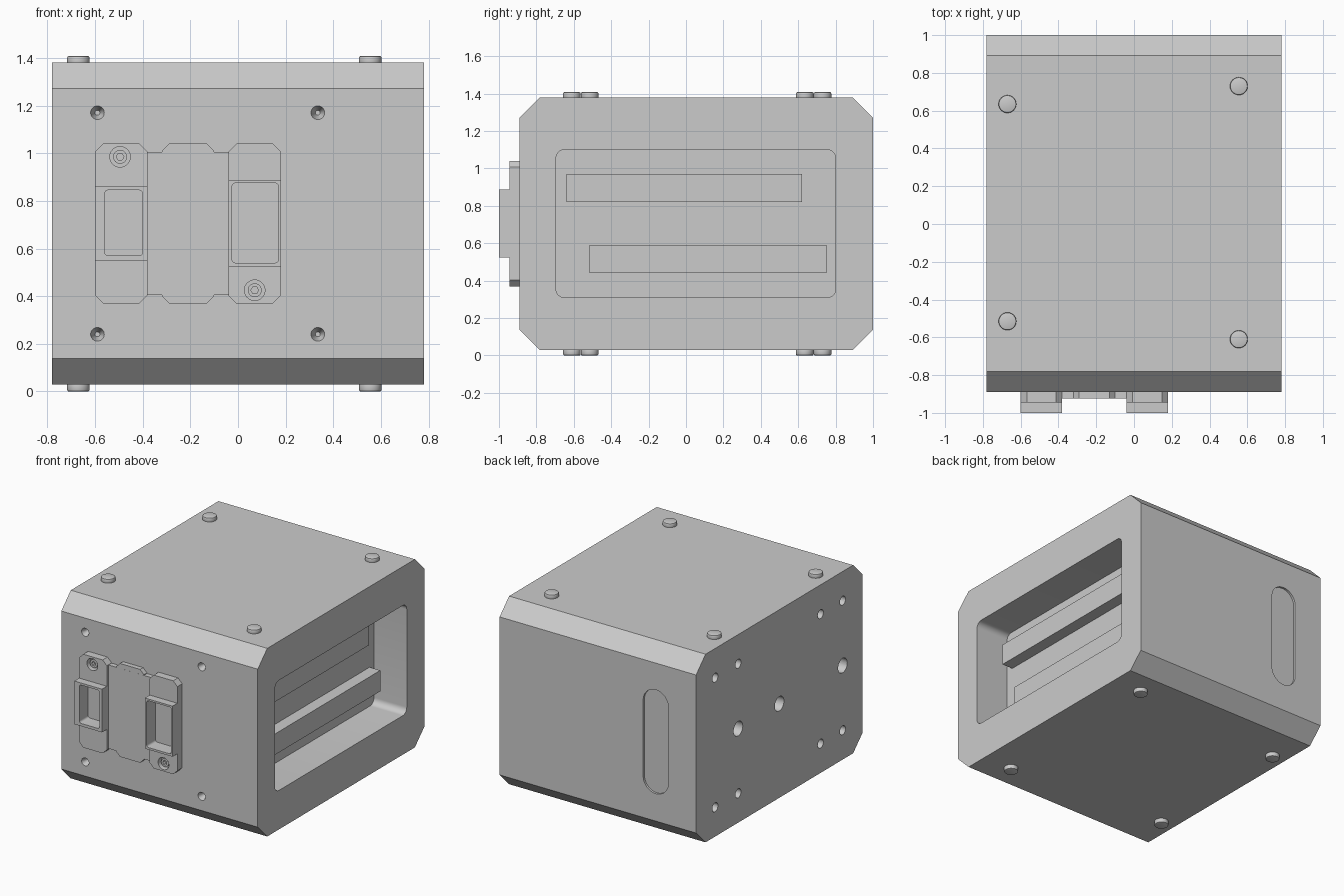
import bpy, bmesh
from math import cos, sin, pi, radians
from mathutils import Vector

if "Cube" in bpy.data.objects:
    bpy.data.objects.remove(bpy.data.objects["Cube"], do_unlink=True)

grey = bpy.data.materials.new("housing grey")
grey.use_nodes = True
grey.diffuse_color = (0.6, 0.6, 0.6, 1)
grey.node_tree.nodes["Principled BSDF"].inputs["Base Color"].default_value = (0.6, 0.6, 0.6, 1)


# 2D outlines
def rect(u0, u1, v0, v1, r=0.0, steps=1):
    """Rectangle with square, chamfered (one step) or rounded corners."""
    if r == 0:
        return [(u0, v0), (u1, v0), (u1, v1), (u0, v1)]
    pts = []
    for k, (u, v) in enumerate([(u1 - r, v1 - r), (u0 + r, v1 - r), (u0 + r, v0 + r), (u1 - r, v0 + r)]):
        for i in range(steps + 1):
            a = (k + i / steps) * pi / 2
            pts.append((u + r * cos(a), v + r * sin(a)))
    return pts


def circle(u, v, r, n=32):
    return [(u + r * cos(2 * pi * i / n), v + r * sin(2 * pi * i / n)) for i in range(n)]


def prism(name, outline, axis, a, b, taper=1.0):
    """Extrude an outline along an axis from a to b, scaling the far end."""
    place = {"x": lambda u, v, w: (w, u, v),
             "y": lambda u, v, w: (u, w, v),
             "z": lambda u, v, w: (u, v, w)}[axis]
    cu = sum(p[0] for p in outline) / len(outline)
    cv = sum(p[1] for p in outline) / len(outline)
    bm = bmesh.new()
    near = [bm.verts.new(place(u, v, a)) for u, v in outline]
    far = [bm.verts.new(place(cu + (u - cu) * taper, cv + (v - cv) * taper, b)) for u, v in outline]
    bm.faces.new(near)
    bm.faces.new(far)
    for i in range(len(near)):
        j = (i + 1) % len(near)
        bm.faces.new((near[i], near[j], far[j], far[i]))
    bmesh.ops.recalc_face_normals(bm, faces=bm.faces)
    mesh = bpy.data.meshes.new(name)
    bm.to_mesh(mesh)
    bm.free()
    mesh.materials.append(grey)
    obj = bpy.data.objects.new(name, mesh)
    bpy.context.collection.objects.link(obj)
    return obj


def activate(obj):
    bpy.ops.object.select_all(action="DESELECT")
    obj.select_set(True)
    bpy.context.view_layer.objects.active = obj


def boolean(obj, others, operation="DIFFERENCE"):
    activate(obj)
    for other in others:
        mod = obj.modifiers.new("boolean", "BOOLEAN")
        mod.operation, mod.solver, mod.object = operation, "EXACT", other
        bpy.ops.object.modifier_apply(modifier=mod.name)
        bpy.data.objects.remove(other, do_unlink=True)


def bevel(obj, width, segments=1):
    activate(obj)
    mod = obj.modifiers.new("bevel", "BEVEL")
    mod.width, mod.segments, mod.limit_method = width, segments, "ANGLE"
    mod.angle_limit = radians(40)
    bpy.ops.object.modifier_apply(modifier=mod.name)


# Main housing with chamfered long edges
housing = prism("housing", rect(-0.89, 1.0, 0.03, 1.38), "x", -0.78, 0.78)
bm = bmesh.new()
bm.from_mesh(housing.data)
long_edges = [e for e in bm.edges if abs(e.verts[0].co.x - e.verts[1].co.x) > 1]
bmesh.ops.bevel(bm, geom=long_edges, offset=0.108, segments=1, affect="EDGES")
bm.to_mesh(housing.data)
bm.free()

# Side pocket, back slot, mounting holes on the front and on the right side
cuts = [prism("pocket_cut", rect(-0.695, 0.80, 0.31, 1.10, 0.045, 8), "x", 0.85, 0.52),
        prism("slot_cut", rect(-0.56, -0.36, 0.335, 1.08, 0.0999, 12), "y", 1.05, 0.985)]
for z in (0.24, 1.17):
    for x in (-0.59, 0.335):
        cuts.append(prism("front_hole_cut", circle(x, z, 0.029), "y", -0.95, -0.89))
        cuts.append(prism("front_hole_tip", circle(x, z, 0.029), "y", -0.891, -0.83, 0.35))
    for y in (-0.663, -0.412, 0.522, 0.784):
        cuts.append(prism("side_hole_cut", circle(y, z, 0.032), "x", -0.85, -0.66))
for y in (-0.663, 0.055, 0.522):
    cuts.append(prism("side_port_cut", circle(y, 0.705, 0.052), "x", -0.85, -0.62))
boolean(housing, cuts)

# Staggered rails inside the side pocket
prism("upper_rail", rect(-0.64, 0.62, 0.82, 0.97), "x", 0.51, 0.605)
prism("lower_rail", rect(-0.515, 0.75, 0.44, 0.59), "x", 0.51, 0.605)

# Round feet, the same on top and bottom
for x, y in ((-0.67, 0.635), (-0.67, -0.515), (0.555, 0.73), (0.555, -0.61)):
    for name, z0, z1 in (("top_foot", 1.37, 1.408), ("bottom_foot", 0.04, 0.0)):
        foot = prism(name, circle(x, y, 0.047), "z", z0, z1)
        bevel(foot, 0.007, 2)

# Front latch plate: thin centre panel with chamfered tabs
prism("latch_panel", rect(-0.385, -0.035, 0.405, 1.005), "y", -0.88, -0.925)
for z0, z1 in ((0.37, 0.45), (0.96, 1.04)):
    prism("latch_tab", rect(-0.32, -0.10, z0, z1, 0.03), "y", -0.88, -0.9245)

# Side columns of the latch, each with a raised window block and a screw seat
columns = (
    ("right", -0.60, -0.38, 0.55, 0.86, (-0.56, -0.40, 0.57, 0.845), (-0.495, 0.985)),
    ("left", -0.04, 0.18, 0.525, 0.888, (-0.025, 0.17, 0.54, 0.875), (0.07, 0.425)),
)
for side, x0, x1, z0, z1, window, (sx, sz) in columns:
    column = prism(side + "_latch_column", rect(x0, x1, 0.37, 1.04, 0.033), "y", -0.88, -0.945)
    block = prism("block", rect(x0, x1, z0, z1), "y", -0.885, -1.0)
    boolean(column, [block], "UNION")
    boolean(column, [
        prism("window_cut", rect(*window, 0.015, 4), "y", -1.1, -0.90),
        prism("seat_cut", circle(sx, sz, 0.043), "y", -1.1, -0.90)])
    screw = prism(side + "_latch_screw", circle(sx, sz, 0.029), "y", -0.89, -0.93)
    boolean(screw, [prism("socket_cut", circle(sx, sz, 0.016, 6), "y", -1.0, -0.905)])

# Smooth the round walls, keep the edges sharp
for obj in [o for o in bpy.context.collection.objects if o.type == "MESH" and grey.name in o.data.materials]:
    activate(obj)
    bpy.ops.object.shade_smooth_by_angle(angle=radians(28))
